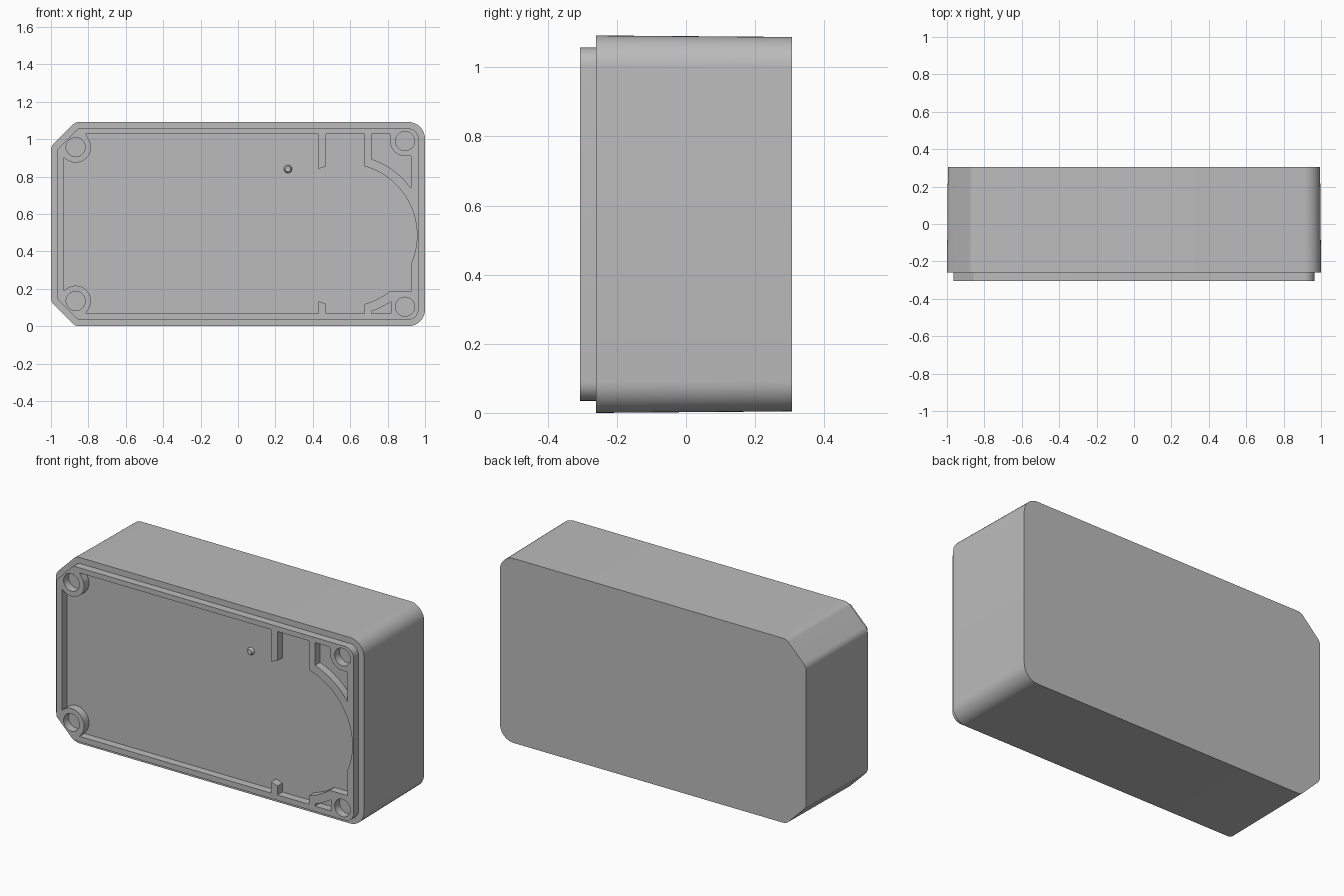
import bpy, bmesh
from math import atan2, cos, sin, pi, sqrt, tan
from mathutils import Vector

if "Cube" in bpy.data.objects:
    bpy.data.objects.remove(bpy.data.objects["Cube"])

HEIGHT = 1.092
FRONT, STEP, BACK = -0.306, -0.26, 0.306

grey = bpy.data.materials.new("plain grey plastic")
grey.use_nodes = True
colour = (0.5, 0.5, 0.5, 1)
grey.diffuse_color = colour
grey.node_tree.nodes["Principled BSDF"].inputs["Base Color"].default_value = colour


def arc(centre, r, p, q, steps=24):
    """Points on a circle from the direction of p to that of q, the short way."""
    a = atan2(p[1] - centre[1], p[0] - centre[0])
    turn = (atan2(q[1] - centre[1], q[0] - centre[0]) - a + pi) % (2 * pi) - pi
    return [(centre[0] + r * cos(a + turn * i / steps),
             centre[1] + r * sin(a + turn * i / steps)) for i in range(steps + 1)]


def circle(centre, r, n=40):
    return [(centre[0] + r * cos(2 * pi * i / n),
             centre[1] + r * sin(2 * pi * i / n)) for i in range(n)]


def fillet(corners):
    """Round each (x, z, radius) corner of a closed polygon."""
    out = []
    for i, (x, z, r) in enumerate(corners):
        p = Vector((x, z))
        a = (Vector(corners[i - 1][:2]) - p).normalized()
        b = (Vector(corners[(i + 1) % len(corners)][:2]) - p).normalized()
        half = a.angle(b) / 2
        centre = p + (a + b).normalized() * r / sin(half)
        out += arc(centre, r, p + a * r / tan(half), p + b * r / tan(half), 10)
    return out


def outline(d):
    """Case outline inset by d: chamfered on the right side, rounded on the left."""
    x, top, cut = 1 - d, HEIGHT - d, 0.13 - 0.586 * d
    r1, r2 = 0.055 - d, 0.09 - d
    return fillet([(x, d, r2), (x, top, r2), (cut - x, top, r1), (-x, top - cut, r1),
                   (-x, d + cut, r1), (cut - x, d, r1)])


def finish(obj):
    obj.data.materials.clear()
    obj.data.materials.append(grey)
    bpy.ops.object.select_all(action="DESELECT")
    obj.select_set(True)
    bpy.context.view_layer.objects.active = obj
    bpy.ops.object.shade_smooth_by_angle(angle=0.5)


def loft(name, front, back, y0, y1):
    """Closed solid between two outlines with equal point counts."""
    bm = bmesh.new()
    a = [bm.verts.new((x, y0, z)) for x, z in front]
    b = [bm.verts.new((x, y1, z)) for x, z in back]
    bm.faces.new(a)
    bm.faces.new(b[::-1])
    for i in range(len(a)):
        bm.faces.new((a[i - 1], b[i - 1], b[i], a[i]))
    bmesh.ops.recalc_face_normals(bm, faces=bm.faces)
    mesh = bpy.data.meshes.new(name)
    bm.to_mesh(mesh)
    bm.free()
    obj = bpy.data.objects.new(name, mesh)
    bpy.context.collection.objects.link(obj)
    finish(obj)


def plate(name, loops, y0, y1):
    """Flat plate whose first loop is the edge and the others are openings."""
    curve = bpy.data.curves.new(name, "CURVE")
    curve.dimensions, curve.fill_mode = "2D", "BOTH"
    curve.extrude = (y1 - y0) / 2
    for loop in loops:
        spline = curve.splines.new("POLY")
        spline.points.add(len(loop) - 1)
        for point, (x, z) in zip(spline.points, loop):
            point.co = (x, z, 0, 1)
        spline.use_cyclic_u = True
    obj = bpy.data.objects.new(name, curve)
    bpy.context.collection.objects.link(obj)
    bpy.ops.object.select_all(action="DESELECT")
    obj.select_set(True)
    bpy.context.view_layer.objects.active = obj
    bpy.ops.object.convert(target="MESH")
    obj = bpy.context.view_layer.objects.active
    bm = bmesh.new()
    bm.from_mesh(obj.data)
    bmesh.ops.remove_doubles(bm, verts=bm.verts, dist=0.0001)
    for v in bm.verts:
        v.co = (v.co.x, (y0 + y1) / 2 - v.co.z, v.co.y)
    bmesh.ops.recalc_face_normals(bm, faces=bm.faces)
    bm.to_mesh(obj.data)
    bm.free()
    finish(obj)


# Case body with a slight draft towards the back
edge = outline(0)
mid = HEIGHT / 2
drafted = [(x * 0.995, mid + (z - mid) * 0.992) for x, z in edge]
loft("case_body", edge, drafted, STEP, BACK)

# Layout of the raised rim
TOP, BOTTOM, LEFT, RIGHT = 1.027, 0.067, -0.93, 0.925
DISC, DISC_R, WALL_R = (0.575, 0.487), 0.382, 0.43
boss_hi, boss_lo, BOSS_R = (-0.868, 0.957), (-0.868, 0.135), 0.082
end_hi, end_lo = (0.893, 0.99), (0.893, 0.104)


def on_disc(x, side, r=DISC_R):
    return (x, DISC[1] + side * sqrt(r * r - (x - DISC[0]) ** 2))


def posts(side, level, xs):
    """Two thin ribs' worth of corners ending on the round recess."""
    a, b = xs
    return [(a, level), on_disc(a, side), on_disc(b, side), (b, level)]


shelf = 0.185
shelf_x = DISC[0] + sqrt(DISC_R ** 2 - (DISC[1] - shelf) ** 2)
cavity = [(-0.815, TOP)] + posts(1, TOP, (0.43, 0.47)) + [(0.676, TOP)]
cavity += arc(DISC, DISC_R, on_disc(0.676, 1), on_disc(RIGHT, -1), 48)
cavity += [(RIGHT, shelf)]
cavity += arc(DISC, DISC_R, (shelf_x, shelf), on_disc(0.676, -1), 8)
cavity += [(0.676, BOTTOM)] + posts(-1, BOTTOM, (0.47, 0.43)) + [(-0.815, BOTTOM)]
cavity += arc(boss_lo, BOSS_R, (-0.798, 0.092), (LEFT, 0.189))
cavity += arc(boss_hi, BOSS_R, (LEFT, 0.903), (-0.798, 1.0))

# Small pockets behind the curved wall
upper_pocket = [(0.715, TOP)]
upper_pocket += arc(DISC, WALL_R, on_disc(0.715, 1, WALL_R), on_disc(RIGHT, 1, WALL_R))
upper_pocket += [(RIGHT, 0.91)] + arc(end_hi, 0.08, (0.893, 0.91), (0.813, 0.99), 12)
upper_pocket += [(0.813, TOP)]
lower_pocket = [(0.715, BOTTOM)]
lower_pocket += arc(DISC, WALL_R, on_disc(0.715, -1, WALL_R), on_disc(0.818, -1, WALL_R), 8)
lower_pocket += [(0.818, BOTTOM)]

# Rim with bosses, ribs, curved wall and screw holes
holes = [circle(c, 0.051) for c in (boss_hi, boss_lo, end_hi, end_lo)]
plate("front_rim", [outline(0.035), cavity, upper_pocket, lower_pocket] + holes, FRONT, STEP)

# Locating peg on the floor
peg = (0.267, 0.84)
loft("locating_peg", circle(peg, 0.015, 20), circle(peg, 0.022, 20), STEP - 0.015, STEP)
